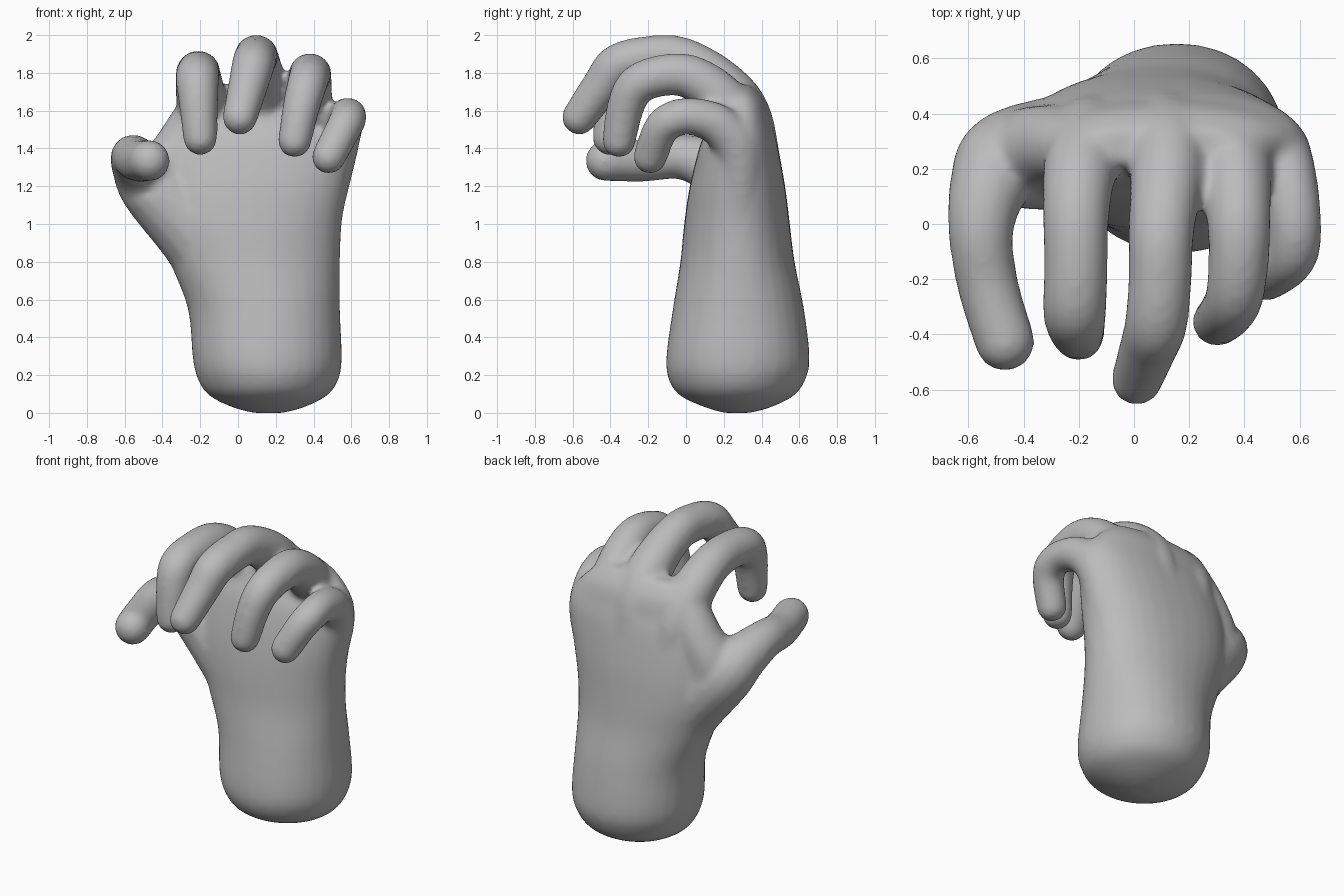
import bpy, bmesh
from math import sin, cos, pi
from mathutils import Vector

if "Cube" in bpy.data.objects:
    bpy.data.objects.remove(bpy.data.objects["Cube"])

bm = bmesh.new()


def spline(points, steps=6):
    """Catmull-Rom interpolation through rows of numbers."""
    rows = [Vector(p) for p in points]
    rows = [rows[0]] + rows + [rows[-1]]
    out = []
    for a, b, c, d in zip(rows, rows[1:], rows[2:], rows[3:]):
        for i in range(steps):
            t = i / steps
            out.append((b * 2 + (c - a) * t + (a * 2 - b * 5 + c * 4 - d) * t * t
                        + (b * 3 - a - c * 3 + d) * t ** 3) / 2)
    return out + [rows[-1]]


def loft(rings):
    """Skin closed rings of points and cap both ends."""
    loops = [[bm.verts.new(p) for p in ring] for ring in rings]
    n = len(loops[0])
    for low, high in zip(loops, loops[1:]):
        for i in range(n):
            j = (i + 1) % n
            bm.faces.new((low[i], low[j], high[j], high[i]))
    bm.faces.new(loops[0][::-1])
    bm.faces.new(loops[-1])


def signed_power(v, e):
    return abs(v) ** e * (1 if v >= 0 else -1)


def body(sections):
    """Rows: height, x min, x max, y min, y max, roundness."""
    rings = []
    for z, x0, x1, y0, y1, e in spline(sections, 4):
        angles = [2 * pi * i / 32 for i in range(32)]
        rings.append([((x0 + x1) / 2 + (x1 - x0) / 2 * signed_power(cos(a), e),
                       (y0 + y1) / 2 + (y1 - y0) / 2 * signed_power(sin(a), e), z)
                      for a in angles])
    loft(rings)


def digit(points):
    """Rounded tapering tube. Rows: x, y, z, radius."""
    rows = spline(points)
    centres = [Vector(r[:3]) for r in rows]
    rings = []
    for k, c in enumerate(centres):
        along = centres[min(k + 1, len(centres) - 1)] - centres[max(k - 1, 0)]
        side = along.cross(Vector((0.9, 0.1, 0.42))).normalized()
        up = side.cross(along).normalized()
        rings.append([c + rows[k][3] * (side * cos(a) + up * sin(a))
                      for a in (2 * pi * i / 16 for i in range(16))])
    loft(rings)
    for k in (0, -1):
        ball = bmesh.ops.create_uvsphere(bm, u_segments=16, v_segments=10, radius=rows[k][3])
        bmesh.ops.translate(bm, verts=ball["verts"], vec=centres[k])


# Forearm stump and palm
body([(0.0, 0.08, 0.24, 0.2, 0.34, 1), (0.03, -0.03, 0.35, 0.1, 0.45, 1),
      (0.09, -0.15, 0.47, -0.03, 0.57, 1), (0.17, -0.21, 0.53, -0.09, 0.63, 1),
      (0.29, -0.24, 0.55, -0.105, 0.655, 0.95), (0.55, -0.265, 0.54, -0.07, 0.625, 0.95),
      (0.8, -0.36, 0.54, -0.03, 0.575, 0.95), (1.0, -0.42, 0.55, -0.01, 0.55, 0.9),
      (1.2, -0.42, 0.58, 0.02, 0.525, 0.85), (1.42, -0.39, 0.62, 0.075, 0.485, 0.85),
      (1.53, -0.35, 0.6, 0.125, 0.455, 0.9), (1.65, -0.3, 0.5, 0.18, 0.42, 0.9),
      (1.74, -0.2, 0.38, 0.22, 0.35, 0.9)])

# Thumb with its mound
digit([(0.0, 0.28, 0.66, 0.235), (-0.2, 0.26, 0.94, 0.22), (-0.445, 0.235, 1.195, 0.185),
       (-0.52, 0.15, 1.295, 0.15), (-0.555, -0.02, 1.355, 0.12),
       (-0.53, -0.22, 1.335, 0.112), (-0.468, -0.425, 1.335, 0.11)])

# Web between thumb and index finger
digit([(-0.2, 0.28, 0.95, 0.18), (-0.37, 0.265, 1.22, 0.165), (-0.29, 0.285, 1.42, 0.145),
       (-0.2, 0.27, 1.6, 0.12)])

# Index finger
digit([(-0.12, 0.33, 1.2, 0.15), (-0.16, 0.315, 1.48, 0.142), (-0.195, 0.2, 1.67, 0.135),
       (-0.21, 0.04, 1.78, 0.122), (-0.21, -0.15, 1.8, 0.117), (-0.215, -0.31, 1.765, 0.117),
       (-0.21, -0.37, 1.65, 0.106), (-0.2, -0.405, 1.455, 0.092)])

# Middle finger
digit([(0.12, 0.345, 1.2, 0.17), (0.12, 0.31, 1.55, 0.15), (0.12, 0.19, 1.73, 0.137),
       (0.1, -0.02, 1.87, 0.12), (0.095, -0.2, 1.88, 0.116), (0.08, -0.36, 1.84, 0.115),
       (0.055, -0.44, 1.74, 0.107), (0.01, -0.565, 1.565, 0.094)])

# Ring finger
digit([(0.34, 0.325, 1.2, 0.16), (0.36, 0.305, 1.48, 0.14), (0.37, 0.18, 1.67, 0.13),
       (0.38, 0.02, 1.78, 0.117), (0.38, -0.13, 1.785, 0.111), (0.365, -0.26, 1.735, 0.107),
       (0.335, -0.32, 1.62, 0.1), (0.3, -0.355, 1.44, 0.09)])

# Little finger
digit([(0.44, 0.28, 1.0, 0.1), (0.505, 0.28, 1.36, 0.122), (0.55, 0.18, 1.515, 0.112),
       (0.58, 0.03, 1.57, 0.1), (0.58, -0.08, 1.55, 0.098), (0.55, -0.14, 1.49, 0.095),
       (0.48, -0.19, 1.355, 0.091)])

bmesh.ops.recalc_face_normals(bm, faces=bm.faces)
mesh = bpy.data.meshes.new("hand")
bm.to_mesh(mesh)
bm.free()
hand = bpy.data.objects.new("hand", mesh)
bpy.context.collection.objects.link(hand)

# Fuse the parts into one skin and soften the joins
fuse = hand.modifiers.new("fuse", "REMESH")
fuse.mode = "VOXEL"
fuse.voxel_size = 0.018
fuse.use_smooth_shade = True
soften = hand.modifiers.new("soften", "SMOOTH")
soften.factor = 0.5
soften.iterations = 12

grey = bpy.data.materials.new("plain grey")
grey.use_nodes = True
colour = (0.5, 0.5, 0.5, 1)
grey.diffuse_color = colour
grey.node_tree.nodes["Principled BSDF"].inputs["Base Color"].default_value = colour
mesh.materials.append(grey)
